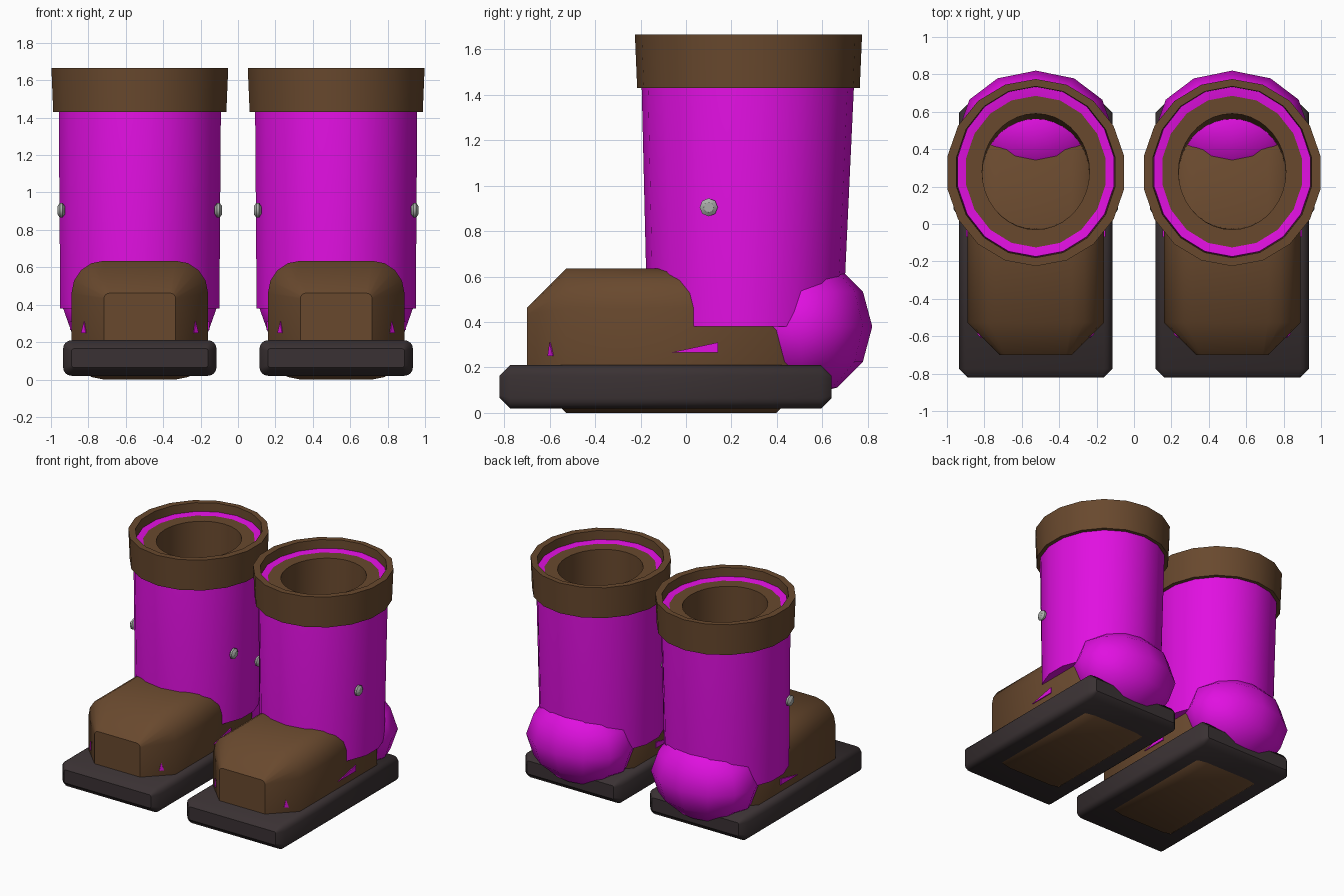
import bpy, bmesh, math
from mathutils import Vector

cube = bpy.data.objects.get("Cube")
if cube:
    bpy.data.objects.remove(cube, do_unlink=True)


def material(name, r, g, b):
    m = bpy.data.materials.new(name)
    m.use_nodes = True
    m.diffuse_color = (r, g, b, 1)
    m.node_tree.nodes["Principled BSDF"].inputs["Base Color"].default_value = (r, g, b, 1)
    return m


BROWN = material("brown leather", 0.14, 0.066, 0.027)
MAGENTA = material("magenta fabric", 0.75, 0.005, 0.75)
RUBBER = material("dark rubber", 0.042, 0.031, 0.033)
METAL = material("grey metal", 0.4, 0.42, 0.4)


def finish(name, bm, mat, loc, sharp=50):
    """Shade smoothly, keep strong edges sharp, and link the object."""
    bmesh.ops.recalc_face_normals(bm, faces=bm.faces)
    for f in bm.faces:
        f.smooth = True
    for e in bm.edges:
        if len(e.link_faces) == 2 and e.calc_face_angle() > math.radians(sharp):
            e.smooth = False
    mesh = bpy.data.meshes.new(name)
    bm.to_mesh(mesh)
    bm.free()
    mesh.materials.append(mat)
    ob = bpy.data.objects.new(name, mesh)
    ob.location = loc
    bpy.context.collection.objects.link(ob)
    return ob


def loft(name, rings, mat, loc, wrap=False, sharp=50):
    """Join rings of points; cap both ends crisply, or wrap back to the start."""
    bm = bmesh.new()
    rows = [[bm.verts.new(p) for p in ring] for ring in rings]
    pairs = list(zip(rows, rows[1:]))
    if wrap:
        pairs.append((rows[-1], rows[0]))
    n = len(rows[0])
    for a, b in pairs:
        for i in range(n):
            j = (i + 1) % n
            bm.faces.new((a[i], a[j], b[j], b[i]))
    if not wrap:
        for row in (rows[0], rows[-1]):
            for e in bm.faces.new(row).edges:
                e.smooth = False
    return finish(name, bm, mat, loc, sharp)


def ellipses(profile, sides):
    """Rings from (x radius, y radius, y centre, height)."""
    out = []
    for rx, ry, cy, z in profile:
        angles = [math.pi / 2 + math.tau * i / sides for i in range(sides)]
        out.append([Vector((rx * math.cos(a), cy + ry * math.sin(a), z)) for a in angles])
    return out


def rounded_rect(y, half, low, high, radius, steps=4):
    """Cross-section across the foot, with rounded corners."""
    pts = []
    corners = ((1, high), (-1, high), (-1, low), (1, low))
    for k, (s, z) in enumerate(corners):
        cx = s * (half - radius)
        cz = z - radius if z == high else z + radius
        for i in range(steps + 1):
            a = math.pi / 2 * (k + i / steps)
            pts.append(Vector((cx + radius * math.cos(a), y, cz + radius * math.sin(a))))
    return pts


def block(name, front, back, half, low, high, bevel, end_radius, mat, loc):
    """Box with rounded long edges and chamfered ends."""
    end = (half - bevel, low + bevel, high - bevel, end_radius)
    full = (half, low, high, bevel)
    rings = [rounded_rect(front, *end), rounded_rect(front + bevel, *full),
             rounded_rect(back - bevel, *full), rounded_rect(back, *end)]
    return loft(name, rings, mat, loc)


def plate(name, pts, normal, mat, loc, side):
    """Thin triangular patch lying on the foot."""
    flip = Vector((side, 1, 1))
    rings = [[(Vector(p) + Vector(normal) * d) * flip for p in pts] for d in (-0.002, 0.007)]
    return loft(name, rings, mat, loc)


for side, label in ((1, "left"), (-1, "right")):
    loc = Vector((side * 0.525, 0, 0))

    # Sole and foot
    block(label + "_sole", -0.82, 0.64, 0.41, 0.02, 0.21, 0.045, 0.012, RUBBER, loc)
    block(label + "_foot", -0.70, 0.57, 0.365, 0, 0.635, 0.173, 0.03, BROWN, loc)

    # Shaft with an inner wall
    loft(label + "_shaft", ellipses([
        (0.432, 0.43, 0.26, 0.38), (0.44, 0.467, 0.272, 1.43),
        (0.424, 0.454, 0.28, 1.6), (0.418, 0.448, 0.28, 1.6),
        (0.30, 0.32, 0.28, 1.57), (0.30, 0.30, 0.26, 0.38)], 18), MAGENTA, loc, wrap=True)

    # Cuff around the top
    loft(label + "_cuff", ellipses([
        (0.47, 0.49, 0.275, 1.43), (0.48, 0.50, 0.275, 1.665),
        (0.43, 0.458, 0.278, 1.665), (0.42, 0.45, 0.278, 1.43)], 18), BROWN, loc, wrap=True)

    # Lining with a ledge and a leg hole
    loft(label + "_lining", ellipses([
        (0.415, 0.445, 0.28, 1.59), (0.287, 0.31, 0.28, 1.59),
        (0.285, 0.29, 0.265, 0.45), (0.295, 0.297, 0.265, 0.45)], 36), BROWN, loc, wrap=True)

    # Round heel
    bm = bmesh.new()
    bmesh.ops.create_uvsphere(bm, u_segments=12, v_segments=6, radius=1)
    bmesh.ops.scale(bm, vec=(0.41, 0.31, 0.31), verts=bm.verts)
    finish(label + "_heel", bm, MAGENTA, loc + Vector((0, 0.51, 0.38)))

    for s, where in ((1, "a"), (-1, "b")):
        # Rivets on the shaft
        rivet = loft(label + "_rivet_" + where, ellipses([
            (0.02, 0.02, 0, -0.02), (0.04, 0.04, 0, -0.007),
            (0.04, 0.04, 0, 0.007), (0.022, 0.022, 0, 0.02)], 8),
            METAL, loc + Vector((s * 0.42, 0.10, 0.905)))
        rivet.rotation_euler.y = s * math.pi / 2

        # Fabric patches on the foot
        plate(label + "_side_patch_" + where,
              [(0.365, -0.07, 0.265), (0.365, 0.14, 0.265), (0.365, 0.14, 0.31)],
              (1, 0, 0), MAGENTA, loc, s)
        plate(label + "_toe_patch_" + where,
              [(0.285, -0.605, 0.25), (0.31, -0.582, 0.25), (0.295, -0.596, 0.31)],
              (0.69, -0.73, 0), MAGENTA, loc, s)
